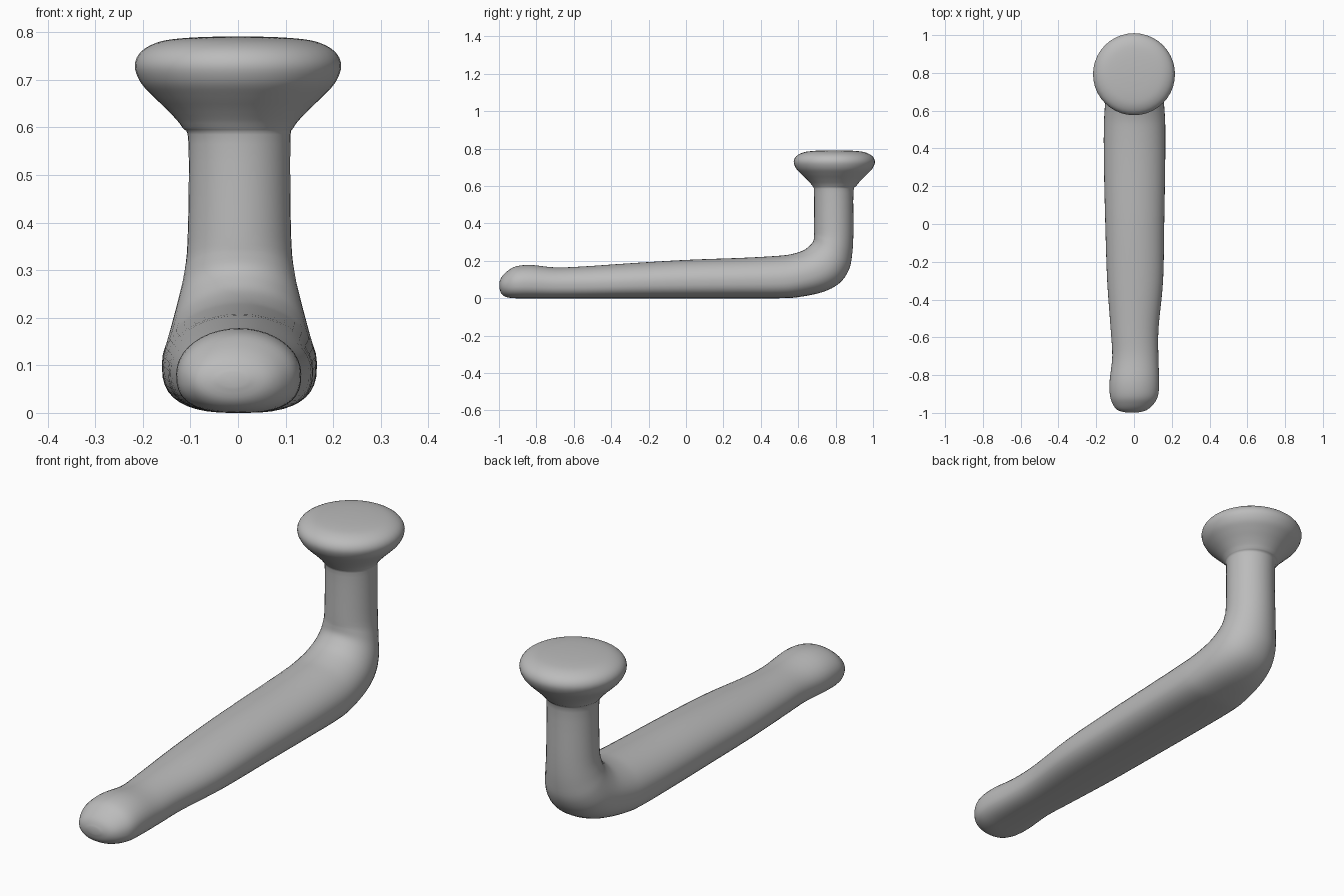
import bpy
import bmesh
import math
from mathutils import Vector

cube = bpy.data.objects.get("Cube")
if cube:
    bpy.data.objects.remove(cube)

SIDES = 40
STEPS = 4

grey = bpy.data.materials.new("plain grey")
grey.use_nodes = True
colour = (0.5, 0.5, 0.5, 1)
grey.diffuse_color = colour
grey.node_tree.nodes["Principled BSDF"].inputs["Base Color"].default_value = colour

# Stations: underside y, z, upper side y, z, half width, x offset, underside flatness
arm = [
    (-0.998, 0.055, -0.998, 0.085, 0.03, -0.01, 0),
    (-0.987, 0.025, -0.985, 0.115, 0.075, -0.01, 0.1),
    (-0.96, 0.006, -0.955, 0.145, 0.105, -0.005, 0.4),
    (-0.91, 0, -0.91, 0.17, 0.127, 0, 0.8),
    (-0.83, 0, -0.83, 0.178, 0.131, 0.002, 1),
    (-0.7, 0, -0.7, 0.165, 0.122, 0.007, 1),
    (-0.55, 0, -0.55, 0.17, 0.127, 0.003, 1),
    (-0.3, 0, -0.3, 0.187, 0.148, 0.006, 1),
    (0, 0, 0, 0.205, 0.156, 0.004, 1),
    (0.3, 0, 0.3, 0.216, 0.162, 0.003, 1),
    (0.5, 0, 0.48, 0.226, 0.163, 0.003, 1),
]
bend = [
    (0.6, 0.006, 0.56, 0.235, 0.16, 0.003, 0.8),
    (0.73, 0.033, 0.625, 0.255, 0.152, 0.003, 0.5),
    (0.82, 0.08, 0.66, 0.28, 0.142, 0.003, 0.3),
    (0.87, 0.15, 0.68, 0.305, 0.13, 0.003, 0.1),
    (0.888, 0.23, 0.685, 0.335, 0.118, 0.003, 0),
    (0.895, 0.35, 0.685, 0.375, 0.109, 0.003, 0),
    (0.895, 0.565, 0.685, 0.565, 0.107, 0.003, 0),
]
# Knob rings: height and radius around a vertical axis
knob_rings = [(0.6, 0.117), (0.633, 0.145), (0.665, 0.178), (0.695, 0.205),
              (0.73, 0.217), (0.76, 0.203), (0.78, 0.165), (0.788, 0.11), (0.791, 0.04)]
knob = [(0.793 + r, z, 0.793 - r, z, r, 0, 0) for z, r in knob_rings]
stations = arm + bend + knob


def smooth_path(points):
    """Catmull-Rom interpolation of every station value."""
    result = []
    for i in range(len(points) - 1):
        a, b = points[max(i - 1, 0)], points[i]
        c, d = points[i + 1], points[min(i + 2, len(points) - 1)]
        for k in range(STEPS):
            t = k / STEPS
            result.append([
                q + t / 2 * (r - p + t * (2 * p - 5 * q + 4 * r - s + t * (3 * (q - r) + s - p)))
                for p, q, r, s in zip(a, b, c, d)])
    return result + [list(points[-1])]


def section(bm, station):
    """Rounded ring between the underside point and the upper point."""
    y0, z0, y1, z1, half, shift, flat = station
    low, high = Vector((0, y0, z0)), Vector((0, y1, z1))
    middle = low.lerp(high, 0.5 - 0.04 * flat)
    ring = []
    for i in range(SIDES):
        angle = math.tau * i / SIDES
        c, s = math.cos(angle), math.sin(angle)
        power = 2 / (2 + 0.7 * max(flat, 0)) if s < 0 else 1
        x = math.copysign(abs(c) ** power, c) * half + shift
        target = high if s > 0 else low
        point = middle.lerp(target, abs(s) ** power)
        ring.append(bm.verts.new((x, point.y, max(point.z, 0))))
    return ring


# Bent handle with rounded foot, upright stem and knob in one skin
bm = bmesh.new()
rings = [section(bm, s) for s in smooth_path(stations)]
for a, b in zip(rings, rings[1:]):
    for i in range(SIDES):
        j = (i + 1) % SIDES
        bm.faces.new((a[i], a[j], b[j], b[i]))
bm.faces.new(rings[0])
bm.faces.new(rings[-1])
bmesh.ops.recalc_face_normals(bm, faces=bm.faces)

mesh = bpy.data.meshes.new("knobbed_handle")
bm.to_mesh(mesh)
bm.free()
mesh.materials.append(grey)
handle = bpy.data.objects.new("knobbed_handle", mesh)
bpy.context.collection.objects.link(handle)
bpy.context.view_layer.objects.active = handle
handle.select_set(True)
bpy.ops.object.shade_smooth_by_angle(angle=math.radians(50))
